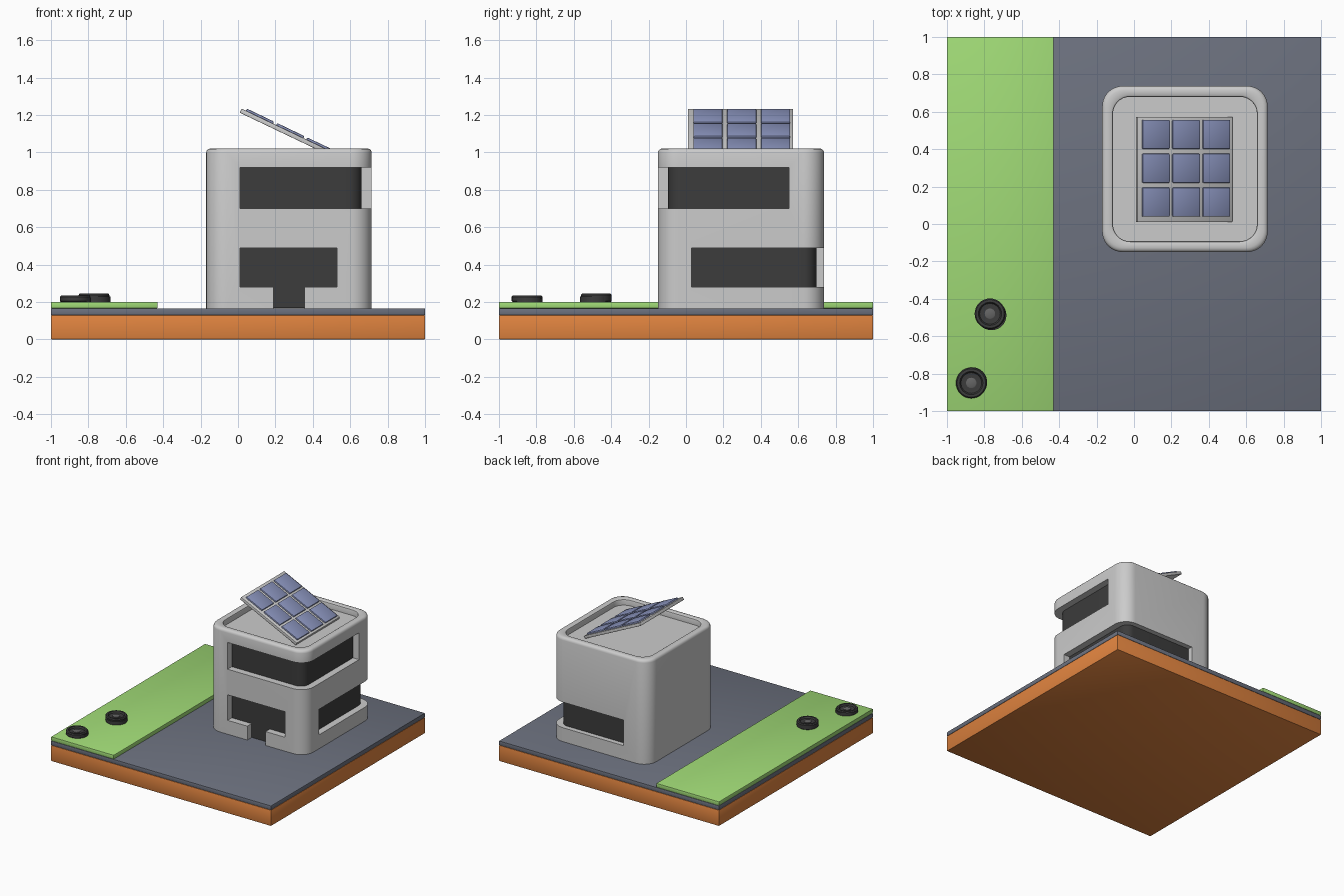
import bpy, bmesh
from math import cos, sin, pi, radians
from mathutils import Matrix

if "Cube" in bpy.data.objects:
    bpy.data.objects.remove(bpy.data.objects["Cube"])


def material(name, rgb):
    m = bpy.data.materials.new(name)
    m.diffuse_color = (*rgb, 1)
    m.use_nodes = True
    m.node_tree.nodes["Principled BSDF"].inputs["Base Color"].default_value = m.diffuse_color
    return m


ORANGE = material("orange", (0.75, 0.23, 0.05))
SLATE = material("slate", (0.15, 0.165, 0.21))
GREEN = material("green", (0.35, 0.70, 0.18))
DARK = material("dark", (0.045, 0.045, 0.045))
HUB = material("hub_grey", (0.13, 0.13, 0.13))
BLUE = material("blue", (0.25, 0.29, 0.50))


def finish(bm, name, mat=None, smooth=True):
    bmesh.ops.recalc_face_normals(bm, faces=bm.faces)
    me = bpy.data.meshes.new(name)
    bm.to_mesh(me)
    bm.free()
    ob = bpy.data.objects.new(name, me)
    bpy.context.collection.objects.link(ob)
    if mat:
        me.materials.append(mat)
    if smooth:
        shade(ob)
    return ob


def activate(ob):
    bpy.ops.object.select_all(action='DESELECT')
    ob.select_set(True)
    bpy.context.view_layer.objects.active = ob


def shade(ob):
    activate(ob)
    bpy.ops.object.shade_smooth_by_angle(angle=radians(35))


def box(name, x, y, z, mat=None, bevel=0.0, matrix=None):
    bm = bmesh.new()
    bmesh.ops.create_cube(bm, size=1)
    for v in bm.verts:
        v.co = [r[0] + (c + 0.5) * (r[1] - r[0]) for c, r in zip(v.co, (x, y, z))]
    if bevel:
        bmesh.ops.bevel(bm, geom=bm.edges[:], offset=bevel, segments=2,
                        profile=0.5, affect='EDGES')
    if matrix:
        bm.transform(matrix)
    return finish(bm, name, mat)


def loft(bm, rings):
    loops = [[bm.verts.new(p) for p in ring] for ring in rings]
    n = len(loops[0])
    for a, b in zip(loops, loops[1:]):
        for i in range(n):
            j = (i + 1) % n
            bm.faces.new((a[i], a[j], b[j], b[i]))
    bm.faces.new(loops[0][::-1])
    bm.faces.new(loops[-1])


def rounded_ring(x, y, inset, r, z, seg=10):
    pts = []
    cx, cy = (x[0] + x[1]) / 2, (y[0] + y[1]) / 2
    hx, hy = (x[1] - x[0]) / 2 - inset - r, (y[1] - y[0]) / 2 - inset - r
    for k, (sx, sy) in enumerate(((1, 1), (-1, 1), (-1, -1), (1, -1))):
        for i in range(seg + 1):
            a = (k + i / seg) * pi / 2
            pts.append((cx + sx * hx + r * cos(a), cy + sy * hy + r * sin(a), z))
    return pts


# Ground layers
box("base_slab", (-1, 1), (-1, 1), (0, 0.13), ORANGE, 0.004)
box("pavement", (-1, 1), (-1, 1), (0.13, 0.166), SLATE, 0.004)
box("lawn", (-1, -0.43), (-1, 1), (0.166, 0.2), GREEN, 0.004)

# Building shell with rounded rim and sunken roof
BX, BY = (-0.17, 0.715), (-0.15, 0.738)
bm = bmesh.new()
loft(bm, [rounded_ring(BX, BY, i, r, z) for i, r, z in (
    (0, 0.11, 0.166), (0, 0.11, 0.998), (0.003, 0.108, 1.009), (0.01, 0.105, 1.017),
    (0.022, 0.1, 1.021), (0.046, 0.1, 1.021), (0.055, 0.095, 1.016),
    (0.058, 0.09, 1.008), (0.058, 0.09, 0.972))])
shell = finish(bm, "building_shell", smooth=False)

# Window and door openings cut through the shell
openings = (
    ((0.01, 0.9), (-0.3, 0.55), (0.70, 0.92)),    # upper corner window
    ((0.05, 0.9), (0.03, 0.9), (0.28, 0.49)),     # lower back corner window
    ((0.01, 0.53), (-0.3, 0.0), (0.28, 0.49)),    # lower front window
    ((0.19, 0.355), (-0.3, -0.01), (0.1, 0.35)),  # door
)
for o in openings:
    cutter = box("opening_cutter", *o)
    cutter.hide_render = True
    mod = shell.modifiers.new("opening", 'BOOLEAN')
    mod.operation = 'DIFFERENCE'
    mod.solver = 'EXACT'
    mod.object = cutter
    activate(shell)
    bpy.ops.object.modifier_apply(modifier=mod.name)
    bpy.data.objects.remove(cutter)
shade(shell)

# Dark glazed core seen through the openings
bm = bmesh.new()
loft(bm, [rounded_ring((-0.12, 0.66), (-0.095, 0.697), 0, 0.07, z) for z in (0.167, 0.96)])
finish(bm, "window_glass", DARK)

# Tilted solar panel with a 3 x 3 grid of cells
tilt = Matrix.Translation((0.268, 0.292, 1.102)) @ Matrix.Rotation(radians(25.5), 4, 'Y')
H = 0.281
box("solar_panel_frame", (-H, H), (-H, H), (-0.012, 0.012), None, 0.003, tilt)
for i in range(3):
    for j in range(3):
        cx, cy = (i - 1) * 0.179 + 0.004, (j - 1) * 0.181 + 0.006
        box(f"solar_cell_{i}_{j}", (cx - 0.081, cx + 0.081), (cy - 0.078, cy + 0.078),
            (0.008, 0.024), BLUE, 0.006, tilt)


def lathe(name, profile, center, mat, seg=32):
    bm = bmesh.new()
    x, y, z = center
    loft(bm, [[(x + r * cos(2 * pi * i / seg), y + r * sin(2 * pi * i / seg), z + h)
               for i in range(seg)] for r, h in profile])
    finish(bm, name, mat)


# Tyres lying on the lawn
for n, (x, y, top, dx, dy) in enumerate(((-0.77, -0.48, 0.245, 0.008, -0.008),
                                         (-0.87, -0.85, 0.235, 0.005, 0.004))):
    h = top - 0.198
    lathe(f"tyre_{n}", ((0.074, 0), (0.082, 0.007), (0.082, h - 0.007), (0.076, h),
                        (0.062, h), (0.055, h - 0.012), (0.03, h - 0.014)),
          (x, y, 0.198), DARK)
    lathe(f"tyre_hub_{n}", ((0.028, 0), (0.028, h - 0.008), (0.024, h - 0.006)),
          (x, y, 0.198), HUB)
    lathe(f"tyre_back_{n}", ((0.08, 0), (0.08, h * 0.65)), (x + dx, y + dy, 0.198), DARK)
